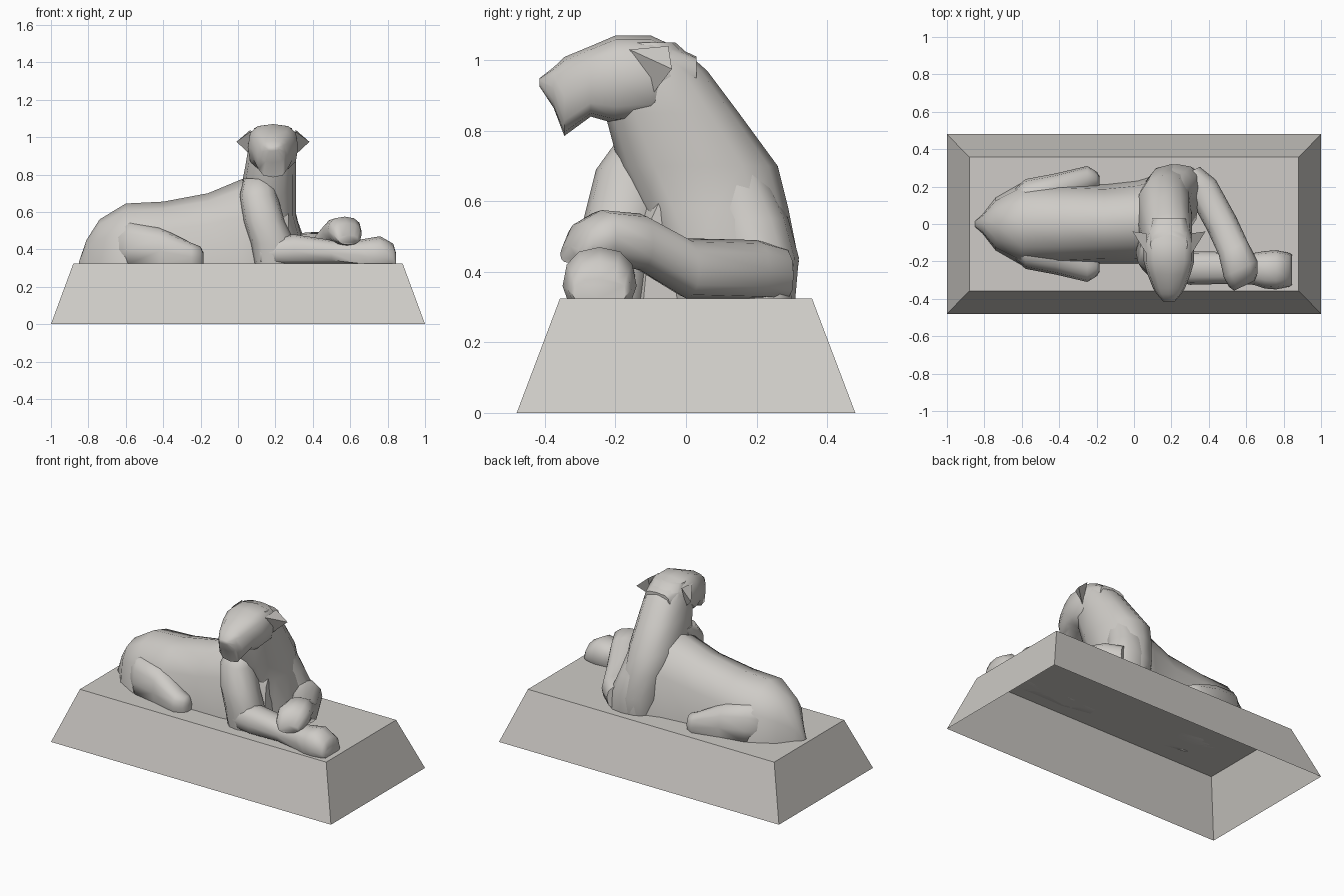
import bpy, bmesh, math
from mathutils import Vector

cube = bpy.data.objects.get("Cube")
if cube:
    bpy.data.objects.remove(cube, do_unlink=True)

FLOOR = 0.325
X, Y, Z = Vector((1, 0, 0)), Vector((0, 1, 0)), Vector((0, 0, 1))

stone = bpy.data.materials.new("pale_stone")
stone.use_nodes = True
colour = (0.62, 0.60, 0.57, 1)
stone.diffuse_color = colour
stone.node_tree.nodes["Principled BSDF"].inputs["Base Color"].default_value = colour


def finish(name, bm, smooth_angle=None):
    bmesh.ops.remove_doubles(bm, verts=bm.verts, dist=0.0005)
    bmesh.ops.recalc_face_normals(bm, faces=bm.faces)
    mesh = bpy.data.meshes.new(name)
    bm.to_mesh(mesh)
    bm.free()
    mesh.materials.append(stone)
    obj = bpy.data.objects.new(name, mesh)
    bpy.context.collection.objects.link(obj)
    if smooth_angle:
        bpy.ops.object.select_all(action="DESELECT")
        obj.select_set(True)
        bpy.context.view_layer.objects.active = obj
        bpy.ops.object.shade_smooth_by_angle(angle=math.radians(smooth_angle))
    return obj


def loft(name, u, v, stations, power=0.85, sides=12, mirror_y=False):
    """Skin rounded rings; each station is x, y, z, radius along u, radius along v."""
    bm = bmesh.new()
    for flip in ((1, -1) if mirror_y else (1,)):
        rings = []
        for x, y, z, ru, rv in stations:
            ring = []
            for k in range(sides):
                a = math.tau * k / sides
                c, s = math.cos(a), math.sin(a)
                c = math.copysign(abs(c) ** power, c)
                s = math.copysign(abs(s) ** power, s)
                p = Vector((x, y, z)) + u * (ru * c) + v * (rv * s)
                ring.append(bm.verts.new((p.x, p.y * flip, max(p.z, FLOOR))))
            rings.append(ring)
        for a, b in zip(rings, rings[1:]):
            for k in range(sides):
                n = (k + 1) % sides
                bm.faces.new((a[k], a[n], b[n], b[k]))
        bm.faces.new(rings[0])
        bm.faces.new(rings[-1])
    return finish(name, bm, 60)


# Plinth: tapered block, hollow and open underneath
bm = bmesh.new()
loops = []
for hx, hy, z in ((1, 0.48, 0), (0.88, 0.357, FLOOR)):
    loops.append([bm.verts.new((sx * hx, sy * hy, z))
                  for sx, sy in ((-1, -1), (1, -1), (1, 1), (-1, 1))])
low, top = loops
for k in range(4):
    n = (k + 1) % 4
    bm.faces.new((low[k], low[n], top[n], top[k]))
bm.faces.new(top)
finish("plinth", bm)

# Torso: arched rings from the tail to the chest
loft("torso", Y, Z, [
    (-0.85, 0, FLOOR, 0.015, 0.01),
    (-0.81, 0, FLOOR, 0.05, 0.125),
    (-0.74, 0, FLOOR, 0.14, 0.235),
    (-0.6, 0, FLOOR, 0.22, 0.32),
    (-0.4, 0, FLOOR, 0.22, 0.33),
    (-0.16, 0, FLOOR, 0.21, 0.375),
    (0.02, 0.01, FLOOR, 0.22, 0.45),
    (0.15, 0.04, FLOOR, 0.23, 0.46),
    (0.27, 0.06, FLOOR, 0.18, 0.4),
])

# Hind legs folded along both flanks
loft("hind_legs", Y, Z, [
    (-0.68, 0.1, 0.4, 0.05, 0.1),
    (-0.58, 0.14, 0.4, 0.1, 0.15),
    (-0.42, 0.17, 0.39, 0.1, 0.13),
    (-0.25, 0.235, 0.36, 0.075, 0.075),
    (-0.2, 0.235, 0.355, 0.045, 0.06),
    (-0.185, 0.23, 0.345, 0.025, 0.035),
], mirror_y=True)

# Neck rising from the shoulders
loft("neck", X, Y, [
    (0.2, 0.13, FLOOR, 0.13, 0.175),
    (0.2, 0.13, 0.43, 0.15, 0.19),
    (0.17, 0.08, 0.58, 0.14, 0.21),
    (0.16, 0.035, 0.7, 0.15, 0.225),
    (0.175, -0.04, 0.85, 0.135, 0.19),
    (0.185, -0.1, 0.97, 0.125, 0.16),
    (0.187, -0.11, 1.05, 0.1, 0.08),
])

# Head tapering forward to the nose
HEAD_X = 0.187
loft("head", X, Z, [
    (HEAD_X, 0.03, 0.96, 0.09, 0.05),
    (HEAD_X, -0.1, 0.95, 0.135, 0.12),
    (HEAD_X, -0.2, 0.945, 0.135, 0.125),
    (HEAD_X, -0.27, 0.94, 0.115, 0.1),
    (HEAD_X, -0.345, 0.897, 0.085, 0.112),
    (HEAD_X, -0.375, 0.922, 0.065, 0.058),
    (HEAD_X, -0.415, 0.937, 0.03, 0.012),
], power=0.7)

# Ears: small pointed wedges
bm = bmesh.new()
for side in (-1, 1):
    a, b, c, tip = [bm.verts.new((HEAD_X + side * x, y, z)) for x, y, z in (
        (0.12, -0.16, 1.03), (0.12, -0.05, 1.04),
        (0.125, -0.09, 0.91), (0.195, -0.04, 0.975))]
    for tri in ((a, b, tip), (b, c, tip), (c, a, tip), (a, b, c)):
        bm.faces.new(tri)
finish("ears", bm)

# Right foreleg: shoulder, then forearm and paw stretched ahead
loft("right_shoulder", X, Y, [
    (0.11, -0.09, 0.78, 0.08, 0.1),
    (0.11, -0.15, 0.69, 0.1, 0.105),
    (0.14, -0.18, 0.55, 0.11, 0.11),
    (0.19, -0.2, 0.43, 0.12, 0.1),
    (0.19, -0.2, FLOOR, 0.1, 0.09),
])
loft("right_forearm_and_paw", Y, Z, [
    (0.12, -0.21, 0.38, 0.07, 0.08),
    (0.3, -0.235, 0.39, 0.09, 0.09),
    (0.5, -0.235, 0.38, 0.085, 0.07),
    (0.64, -0.24, 0.37, 0.085, 0.08),
    (0.7, -0.245, 0.36, 0.1, 0.1),
    (0.76, -0.245, 0.36, 0.105, 0.11),
    (0.83, -0.245, 0.35, 0.09, 0.08),
    (0.845, -0.245, 0.34, 0.08, 0.04),
])

# Left foreleg: shoulder, then forearm crossing over the right one
loft("left_shoulder", X, Y, [
    (0.19, 0.13, 0.68, 0.1, 0.1),
    (0.21, 0.18, 0.55, 0.11, 0.11),
    (0.23, 0.21, 0.44, 0.13, 0.11),
    (0.24, 0.21, FLOOR, 0.14, 0.1),
])
loft("left_forearm_and_paw", Vector((0.9, 0.44, 0)), Z, [
    (0.28, 0.27, 0.39, 0.08, 0.08),
    (0.36, 0.2, 0.405, 0.085, 0.085),
    (0.47, 0, 0.41, 0.085, 0.085),
    (0.53, -0.13, 0.485, 0.085, 0.08),
    (0.57, -0.24, 0.5, 0.1, 0.075),
    (0.585, -0.3, 0.48, 0.085, 0.06),
    (0.59, -0.33, 0.45, 0.06, 0.025),
])
